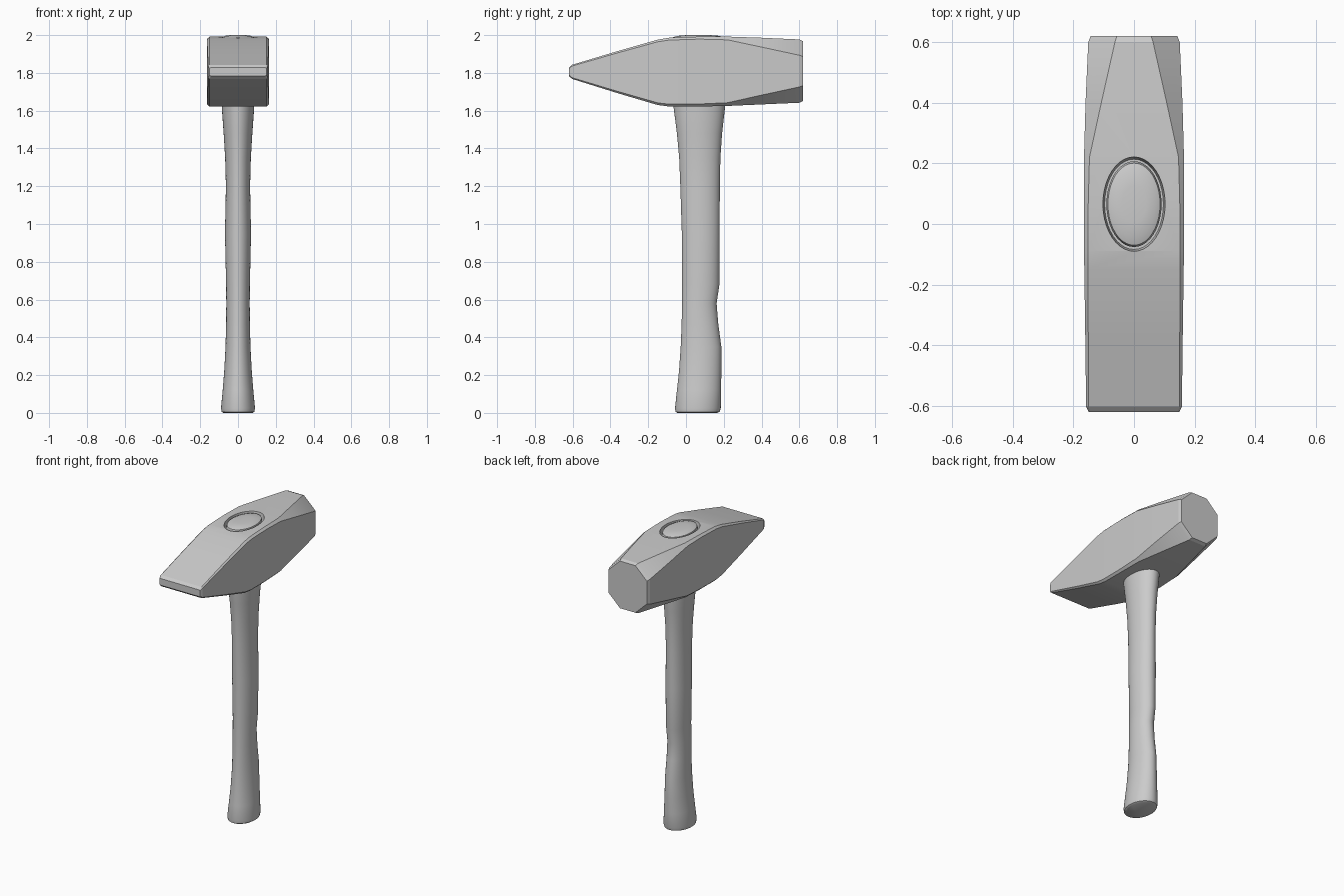
import bpy, bmesh
from math import cos, sin, pi, radians


def loft(name, rings):
    """Skin a list of equally sized rings and cap both ends."""
    bm = bmesh.new()
    loops = [[bm.verts.new(p) for p in ring] for ring in rings]
    n = len(loops[0])
    for a, b in zip(loops, loops[1:]):
        for i in range(n):
            j = (i + 1) % n
            bm.faces.new((a[i], a[j], b[j], b[i]))
    bm.faces.new(loops[0])
    bm.faces.new(loops[-1])
    bmesh.ops.recalc_face_normals(bm, faces=bm.faces)
    mesh = bpy.data.meshes.new(name)
    bm.to_mesh(mesh)
    bm.free()
    obj = bpy.data.objects.new(name, mesh)
    bpy.context.collection.objects.link(obj)
    return obj


def ellipse(z, rx, y0, y1, n=40):
    cy, ry = (y0 + y1) / 2, (y1 - y0) / 2
    return [(rx * cos(2 * pi * i / n), cy + ry * sin(2 * pi * i / n), z)
            for i in range(n)]


def octagon(y, w, z0, z1, c):
    """Rectangle in xz with corners cut by c."""
    d = c * 0.95
    return [(w - c, y, z0), (w, y, z0 + d), (w, y, z1 - d), (w - c, y, z1),
            (c - w, y, z1), (-w, y, z1 - d), (-w, y, z0 + d), (c - w, y, z0)]


def smooth(obj, angle):
    bpy.ops.object.select_all(action='DESELECT')
    obj.select_set(True)
    bpy.context.view_layer.objects.active = obj
    bpy.ops.object.shade_smooth_by_angle(angle=radians(angle))


# Head: y, half width, bottom, top, corner cut (wedge peen to octagonal face)
head = loft("hammer_head", [octagon(*s) for s in [
    (-0.62, 0.150, 1.783, 1.828, 0.006),
    (-0.603, 0.158, 1.768, 1.843, 0.007),
    (-0.36, 0.161, 1.692, 1.916, 0.010),
    (-0.15, 0.164, 1.630, 1.976, 0.012),
    (-0.09, 0.165, 1.622, 1.986, 0.013),
    (0.07, 0.165, 1.622, 1.992, 0.014),
    (0.22, 0.165, 1.625, 1.992, 0.018),
    (0.40, 0.160, 1.633, 1.986, 0.052),
    (0.60, 0.151, 1.642, 1.977, 0.088),
    (0.62, 0.143, 1.651, 1.968, 0.086)]])

# Tapered recess around the handle end
cutter = loft("eye_cutter", [ellipse(1.94, 0.097, -0.084, 0.214),
                             ellipse(2.03, 0.107, -0.096, 0.227)])
cutter.hide_render = True
cutter.hide_set(True)
cut = head.modifiers.new("eye", 'BOOLEAN')
cut.object = cutter
cut.operation = 'DIFFERENCE'
cut.solver = 'EXACT'
smooth(head, 18)

# Handle: z, half width, back edge y, front edge y
handle = loft("handle", [ellipse(*s) for s in [
    (0.00, 0.078, -0.046, 0.165),
    (0.006, 0.087, -0.055, 0.178),
    (0.025, 0.090, -0.058, 0.184),
    (0.12, 0.081, -0.048, 0.186),
    (0.22, 0.073, -0.037, 0.187),
    (0.35, 0.066, -0.028, 0.187),
    (0.47, 0.063, -0.023, 0.171),
    (0.58, 0.062, -0.021, 0.162),
    (0.68, 0.063, -0.021, 0.177),
    (0.95, 0.069, -0.022, 0.178),
    (1.20, 0.064, -0.030, 0.179),
    (1.35, 0.068, -0.036, 0.182),
    (1.48, 0.076, -0.048, 0.191),
    (1.62, 0.086, -0.066, 0.207),
    (1.97, 0.091, -0.076, 0.207),
    (1.988, 0.086, -0.070, 0.201),
    (1.996, 0.070, -0.045, 0.176),
    (2.00, 0.040, 0.005, 0.126)]])
smooth(handle, 35)
